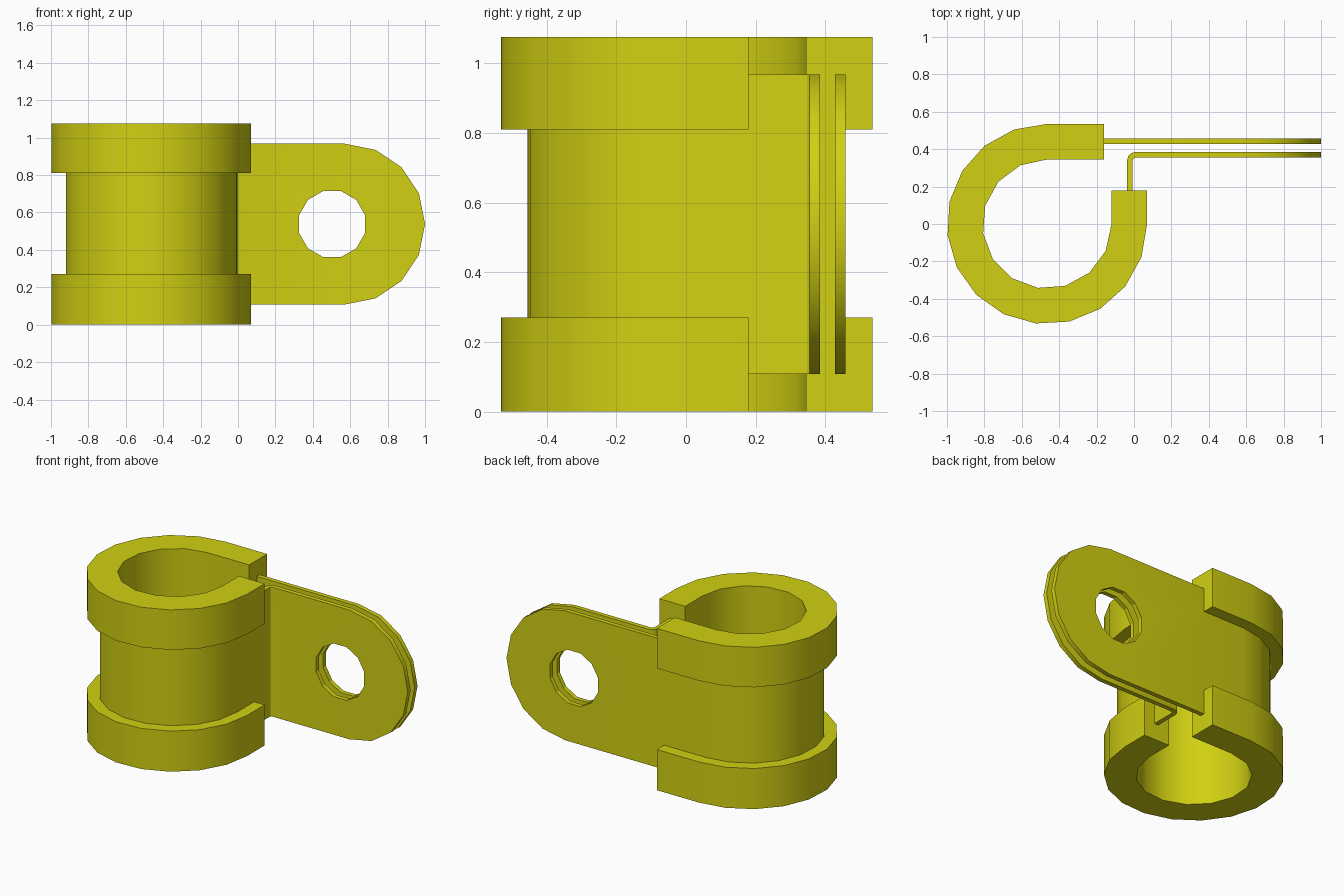
import bpy, bmesh, math
from mathutils import Vector

if "Cube" in bpy.data.objects:
    bpy.data.objects.remove(bpy.data.objects["Cube"], do_unlink=True)

CX = -0.465          # loop centre on x
H = 1.076            # cushion height
MID = H / 2

yellow = bpy.data.materials.new("yellow")
yellow.use_nodes = True
COLOUR = (0.64, 0.63, 0.006, 1)
yellow.diffuse_color = COLOUR
yellow.node_tree.nodes["Principled BSDF"].inputs["Base Color"].default_value = COLOUR


def arc(cx, cy, r, a0, a1, n):
    """Points on an arc, angles in degrees."""
    angles = [math.radians(a0 + (a1 - a0) * i / n) for i in range(n + 1)]
    return [(cx + r * math.cos(a), cy + r * math.sin(a)) for a in angles]


def finish(name, bm):
    bmesh.ops.recalc_face_normals(bm, faces=bm.faces)
    mesh = bpy.data.meshes.new(name)
    bm.to_mesh(mesh)
    bm.free()
    mesh.materials.append(yellow)
    obj = bpy.data.objects.new(name, mesh)
    bpy.context.collection.objects.link(obj)
    return obj


def prism(name, points, direction):
    """Extrude a closed 3D outline along a direction."""
    bm = bmesh.new()
    face = bm.faces.new([bm.verts.new(p) for p in points])
    ext = bmesh.ops.extrude_face_region(bm, geom=[face])
    verts = [g for g in ext["geom"] if isinstance(g, bmesh.types.BMVert)]
    bmesh.ops.translate(bm, vec=Vector(direction), verts=verts)
    return finish(name, bm)


def select_only(obj):
    bpy.ops.object.select_all(action='DESELECT')
    obj.select_set(True)
    bpy.context.view_layer.objects.active = obj


def cut(obj, cutter, operation):
    mod = obj.modifiers.new("cut", 'BOOLEAN')
    mod.operation = operation
    mod.solver = 'EXACT'
    mod.object = cutter
    select_only(obj)
    bpy.ops.object.modifier_apply(modifier=mod.name)
    bpy.data.objects.remove(cutter, do_unlink=True)


# Cushion: open loop with a groove around the outside for the strap
def loop_path(r, n):
    return [(-0.16, r)] + arc(CX, 0, r, 90, 360, n) + [(CX + r, 0.18)]


bm = bmesh.new()
outer_profile = [(0.535, 0), (0.535, 0.27), (0.435, 0.27),
                 (0.435, 0.81), (0.535, 0.81), (0.535, H)]
outer = [[bm.verts.new((x, y, z)) for x, y in loop_path(r, 14)]
         for r, z in outer_profile]
inner = [[bm.verts.new((x, y, z)) for x, y in loop_path(0.345, 11)]
         for z in (0, H)]
for rows in (outer, inner):
    for a, b in zip(rows, rows[1:]):
        for i in range(len(a) - 1):
            bm.faces.new((a[i], a[i + 1], b[i + 1], b[i]))
for o, i in ((outer[0], inner[0]), (outer[-1], inner[-1])):
    bm.faces.new(o + i[::-1])                              # top and bottom
for end in (0, -1):
    bm.faces.new([row[end] for row in outer] + [row[end] for row in inner[::-1]])
cushion = finish("cushion", bm)

# Strap: plan outline of the bent band, drawn over-tall and trimmed below
plan = ([(1.1, 0.458)] + arc(CX, 0, 0.458, 90, 360, 14)
        + arc(0.008, 0.34, 0.015, 180, 90, 3) + [(1.1, 0.355), (1.1, 0.385)]
        + arc(0.008, 0.34, 0.045, 90, 180, 3)
        + arc(CX, 0, 0.428, 360, 90, 14) + [(1.1, 0.428)])
strap = prism("strap", [(x, y, -0.2) for x, y in plan], (0, 0, 1.5))

# Trim to strap width with rounded tab ends
side = [(-1.3, MID - 0.43)] + arc(0.57, MID, 0.43, -90, 90, 8) + [(-1.3, MID + 0.43)]
cut(strap, prism("trim_cutter", [(x, -1, z) for x, z in side], (0, 2, 0)), 'INTERSECT')

# Bolt hole through both tabs
hole = arc(0.503, MID, 0.183, 15, 345, 11)
cut(strap, prism("hole_cutter", [(x, 0.25, z) for x, z in hole], (0, 0.5, 0)), 'DIFFERENCE')

for obj in (cushion, strap):
    select_only(obj)
    bpy.ops.object.shade_smooth_by_angle(angle=math.radians(29))
